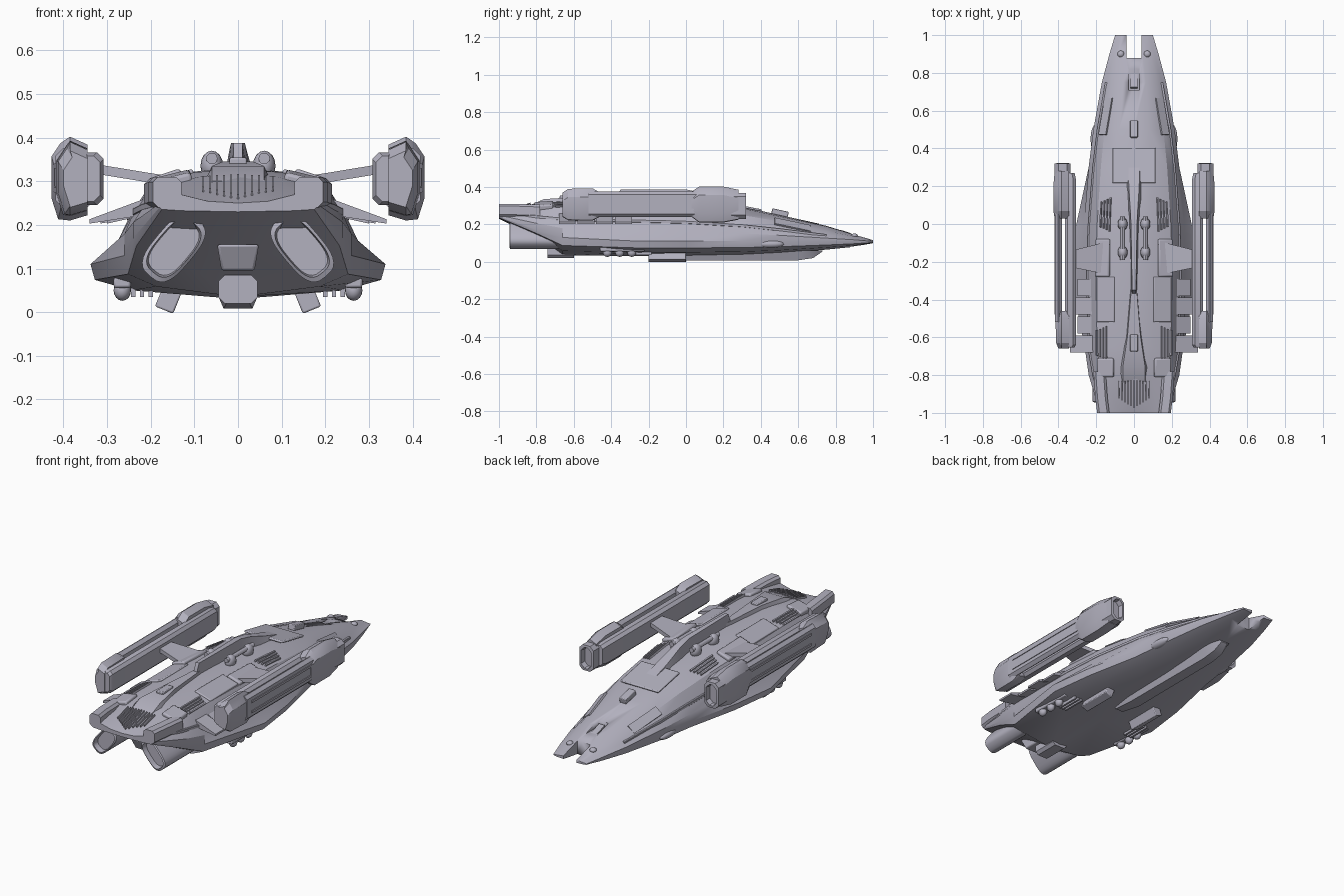
import bpy
import bmesh
from math import cos, sin, pi, copysign, radians
from mathutils import Vector, Matrix

if "Cube" in bpy.data.objects:
    bpy.data.objects.remove(bpy.data.objects["Cube"], do_unlink=True)
paint = bpy.data.materials.new("hull grey")
paint.use_nodes = True
paint.diffuse_color = (0.45, 0.44, 0.52, 1)
paint.node_tree.nodes["Principled BSDF"].inputs["Base Color"].default_value = paint.diffuse_color


def finish(name, bm, mirror=False, bevel=0, angle=30):
    """Turn a bmesh into a shaded object, with optional bevel and mirror."""
    bmesh.ops.recalc_face_normals(bm, faces=bm.faces)
    mesh = bpy.data.meshes.new(name)
    bm.to_mesh(mesh)
    bm.free()
    mesh.materials.append(paint)
    obj = bpy.data.objects.new(name, mesh)
    bpy.context.collection.objects.link(obj)
    bpy.ops.object.select_all(action="DESELECT")
    obj.select_set(True)
    bpy.context.view_layer.objects.active = obj
    bpy.ops.object.shade_smooth_by_angle(angle=radians(angle))
    if bevel:
        modifier = obj.modifiers.new("bevel", "BEVEL")
        modifier.width, modifier.segments = bevel, 2
    if mirror:
        obj.modifiers.new("mirror", "MIRROR")
    return obj


def loft(name, rings, **options):
    """Skin closed rings of points and cap both ends."""
    bm = bmesh.new()
    loops = [[bm.verts.new(p) for p in ring] for ring in rings]
    for a, b in zip(loops, loops[1:]):
        for i in range(len(a)):
            j = (i + 1) % len(a)
            bm.faces.new((a[i], a[j], b[j], b[i]))
    bm.faces.new(loops[0])
    bm.faces.new(loops[-1])
    return finish(name, bm, **options)


def box(name, centre, size, turn=Matrix.Identity(4), **options):
    bm = bmesh.new()
    bmesh.ops.create_cube(bm, size=1, matrix=Matrix.Translation(centre) @ turn @ Matrix.Diagonal((*size, 1)))
    return finish(name, bm, **options)


def ball(name, centre, size, **options):
    bm = bmesh.new()
    bmesh.ops.create_uvsphere(bm, u_segments=16, v_segments=8, radius=1,
                              matrix=Matrix.Translation(centre) @ Matrix.Diagonal((*size, 1)))
    return finish(name, bm, angle=60, **options)


def rect(y, x0, x1, z0, z1, cut=.002):
    """Chamfered rectangle standing across the ship."""
    return [(x0 + cut, y, z0), (x1 - cut, y, z0), (x1, y, z0 + cut), (x1, y, z1 - cut),
            (x1 - cut, y, z1), (x0 + cut, y, z1), (x0, y, z1 - cut), (x0, y, z0 + cut)]


def taper(y, low, w, z, top):
    """Symmetrical trapezoid standing across the ship."""
    return [(-w, y, low), (w, y, low), (w * top, y, z), (-w * top, y, z)]


def oval(y, centre, a, b, tilt=0, power=2, count=28):
    """Tilted rounded oval standing across the ship."""
    ring = []
    for i in range(count):
        t = 2 * pi * i / count
        u = a * copysign(abs(cos(t)) ** (2 / power), cos(t))
        v = b * copysign(abs(sin(t)) ** (2 / power), sin(t))
        ring.append((centre[0] + u * cos(tilt) - v * sin(tilt), y,
                     centre[1] + u * sin(tilt) + v * cos(tilt)))
    return ring


# Hull stations: y, rim width, rim z, bottom z, deck width, shoulder z, top z
STATIONS = [
    (-1, .18, .24, .23, .17, .27, .25), (-.8, .24, .17, .13, .225, .29, .315),
    (-.66, .26, .13, .035, .25, .295, .327), (-.25, .338, .11, .03, .26, .29, .33),
    (0, .305, .11, .03, .25, .28, .325), (.3, .24, .11, .035, .225, .25, .295),
    (.5, .215, .11, .045, .2, .215, .25), (.75, .17, .11, .065, .155, .165, .195),
    (.9, .13, .11, .08, .115, .135, .147), (1, .1, .108, .098, .09, .112, .117)]


def section(y):
    """Half outline (x, z) of the hull at y, from keel to top."""
    y = max(-1, min(1, y))
    low, high = next(pair for pair in zip(STATIONS, STATIONS[1:]) if y <= pair[1][0])
    f = (y - low[0]) / (high[0] - low[0])
    _, rw, rz, zb, tw, sz, tz = [p + (q - p) * f for p, q in zip(low, high)]
    rise, drop = sz - rz, rz - zb
    return [(0, zb), (rw * .72, zb + drop * .25), (rw * .97, rz - drop * .45), (rw, rz),
            (min(rw, tw + .015), rz + rise * .3), (tw * .95, rz + rise * .62),
            (tw * .78, sz), (tw * .4, sz + (tz - sz) * .8), (0, tz)]


def deck(x, y):
    """Point on the upper skin."""
    top = section(y)[5:]
    for (xa, za), (xb, zb) in zip(top, top[1:]):
        if xb <= abs(x) <= xa:
            return Vector((x, y, zb + (za - zb) * (abs(x) - xb) / (xa - xb)))
    return Vector((x, y, top[0][1]))


def fitting(name, x, y, wide, long, high, lift=0.0, **options):
    """Block laid flush on the upper skin."""
    step = .02
    side = (deck(x + step, y) - deck(x - step, y)).normalized()
    ahead = (deck(x, y + step) - deck(x, y - step)).normalized()
    normal = side.cross(ahead).normalized()
    turn = Matrix((side, normal.cross(side), normal)).transposed().to_4x4()
    return box(name, deck(x, y) + normal * lift, (wide, long, high), turn, **options)


# Main hull, with nose notch and slot cut out
rings, belt = [], []
for row in STATIONS:
    half = section(row[0])
    rings.append([(x, row[0], z) for x, z in half] + [(-x, row[0], z) for x, z in half[-2:0:-1]])
    x, z = half[5]
    belt.append(rect(row[0], x - .02, x + .007, z - .012, z + .004))
hull = loft("hull", rings, angle=24)
for label, centre, size in (("notch", (0, .96, .1), (.08, .16, .3)),
                            ("slot", (0, .77, .22), (.06, .12, .1))):
    cutter = box(label + "_cutter", centre, size)
    cutter.hide_render = True
    bpy.context.view_layer.objects.active = hull
    cut = hull.modifiers.new(label, "BOOLEAN")
    cut.operation, cut.object = "DIFFERENCE", cutter
    bpy.ops.object.modifier_apply(modifier=label)
    bpy.data.objects.remove(cutter, do_unlink=True)
loft("side_belt", belt[:-2], mirror=True)

# Dorsal spine and aft ridge
loft("dorsal_spine", [taper(y, .25, w, z, .5) for y, w, z in (
    (.33, .06, .292), (.2, .055, .33), (.08, .04, .37), (0, .032, .387), (-.35, .02, .387), (-.37, .02, .34))])
loft("aft_ridge", [taper(y, .28, w, z, .7) for y, w, z in (
    (-.3, .015, .345), (-.6, .05, .345), (-.76, .085, .335), (-.84, .085, .3))])

# Stern scoop ribs, corner arms and stern face plates
for i in range(11):
    x = (i - 5) * .016
    fitting("scoop_rib", x, -.9 + abs(x) * .3, .004, .15 - abs(x) * .7, .022)
loft("stern_arm", [rect(y, x - .035, x + .03, z, z + .07, .012) for y, x, z in (
    (-1, .165, .24), (-.92, .175, .24), (-.78, .185, .235))], mirror=True)
fitting("stern_shoulder", .15, -.76, .09, .1, .03, mirror=True, bevel=.008)
loft("stern_port", [[(-.048, y, .155), (.048, y, .155), (.038, y + .03, .095), (-.038, y + .03, .095)]
                    for y in (-.86, -.7)], bevel=.006)
loft("tail_block", [rect(y, -.045, .045, .02, .085, .015) for y in (-.74, -.6)])

# Main engine nozzles with recessed ends
loft("engine_nozzle", [oval(y, (.147, .147), .085 * s, .047 * s, radians(130), power=3) for y, s in (
    (-.55, .8), (-.7, 1), (-.94, 1), (-.945, .86), (-.915, .8))], mirror=True)


def shell(y, reach, low, high):
    """Outer pod cap outline."""
    return [(.345, y, low + .012), (.385, y, low), (reach - .015, y, low + .003), (reach, y, low + .05),
            (reach, y, high - .045), (reach - .02, y, high - .015), (.385, y, high), (.345, y, high - .018)]


# Side pods: inner body, outer plate, bulged caps
loft("pod_body", [rect(y, .308 + d, .366 - d, .245 + d, .366 - d, .015) for y, d in (
    (-.655, .008), (-.64, 0), (.24, 0), (.27, .006))], mirror=True)
loft("pod_outer_plate", [rect(y, .382, .418, .24, .375, .016) for y in (-.52, .1)], mirror=True)
for z in (.28, .335):
    box("pod_rail", (.417, -.2, z), (.01, .56, .012), mirror=True)
loft("pod_rear_cap", [shell(*row) for row in (
    (-.66, .4, .24, .37), (-.63, .412, .222, .39), (-.5, .416, .22, .393), (-.46, .414, .24, .37))], mirror=True)
loft("pod_front_cap", [shell(*row) for row in (
    (.03, .42, .24, .375), (.07, .427, .21, .402), (.2, .427, .21, .402), (.28, .42, .225, .385))], mirror=True)
loft("pod_intake", [rect(y, .335 + d, .42 - d, .23 + d, .368 - d, .02) for y, d in (
    (.24, 0), (.32, 0), (.322, .012), (.295, .016))], mirror=True)

# Pylons and stepped side wings
loft("pylon", [[(x, a, z), (x, b, z), (x, b, z + .022), (x, a, z + .022)] for x, a, b, z in (
    (.13, -.27, -.09, .285), (.325, -.23, -.14, .317))], mirror=True)
fitting("pylon_root", .165, -.18, .08, .2, .03, mirror=True, bevel=.008)
for i, tip in enumerate((.34, .3, .315, .3)):
    loft("side_wing", [[(.2, y, .225), (tip, y, .203), (tip, y, .213), (.2, y, .265)]
                       for y in (i * .1 - .68, i * .1 - .59)], mirror=True)

# Deck fittings
fitting("forward_panel", 0, .31, .23, .19, .012, bevel=.005)
fitting("mid_panel", .15, -.4, .1, .24, .014, mirror=True, bevel=.005)
fitting("fore_panel", .15, .57, .05, .2, .01, mirror=True)
fitting("nose_hatch", 0, .77, .035, .09, .02, lift=-.02)
for y, x in ((.5, .15), (-.63, .17)):
    fitting("deck_hatch", 0, y, .04, .09, .03, lift=.012, bevel=.004)
    for i in range(4):
        fitting("vent_slat", x + (i - 1.5) * .016, min(y, .05), .007, .18 - i * .015, .02, mirror=True)
ball("nose_lamp", deck(.07, .9), (.018, .018, .012), mirror=True)

# Dorsal turrets
for y in (-.15, 0):
    ball("turret_dome", (.06, y, .335), (.026, .035, .035), mirror=True)
loft("turret_barrel", [oval(y, (.06, .352), .013, .013, count=12) for y in (-.19, .04)], mirror=True)

# Underside: keel, landing pads, gun clusters, flank pods
loft("keel", [taper(y, .06, w, z, .6) for y, w, z in (
    (-.12, .04, .025), (0, .055, .008), (.6, .05, .008), (.68, .045, .02), (.73, .03, .055))])
box("landing_pad", (.16, -.1, .028), (.045, .2, .05), Matrix.Rotation(radians(-22), 4, "Y"),
    mirror=True, bevel=.004)
for i in range(3):
    ball("gun_ball", (.265, -.42 + i * .065, .05), (.02, .024, .024), mirror=True)
    box("gun_slat", (.2 + i * .02, -.25, .05), (.01, .13, .03), mirror=True)
box("gun_mount", (.265, -.34, .068), (.04, .24, .025), mirror=True, bevel=.006)
ball("flank_pod", (.205, .45, .095), (.025, .075, .022), mirror=True)
